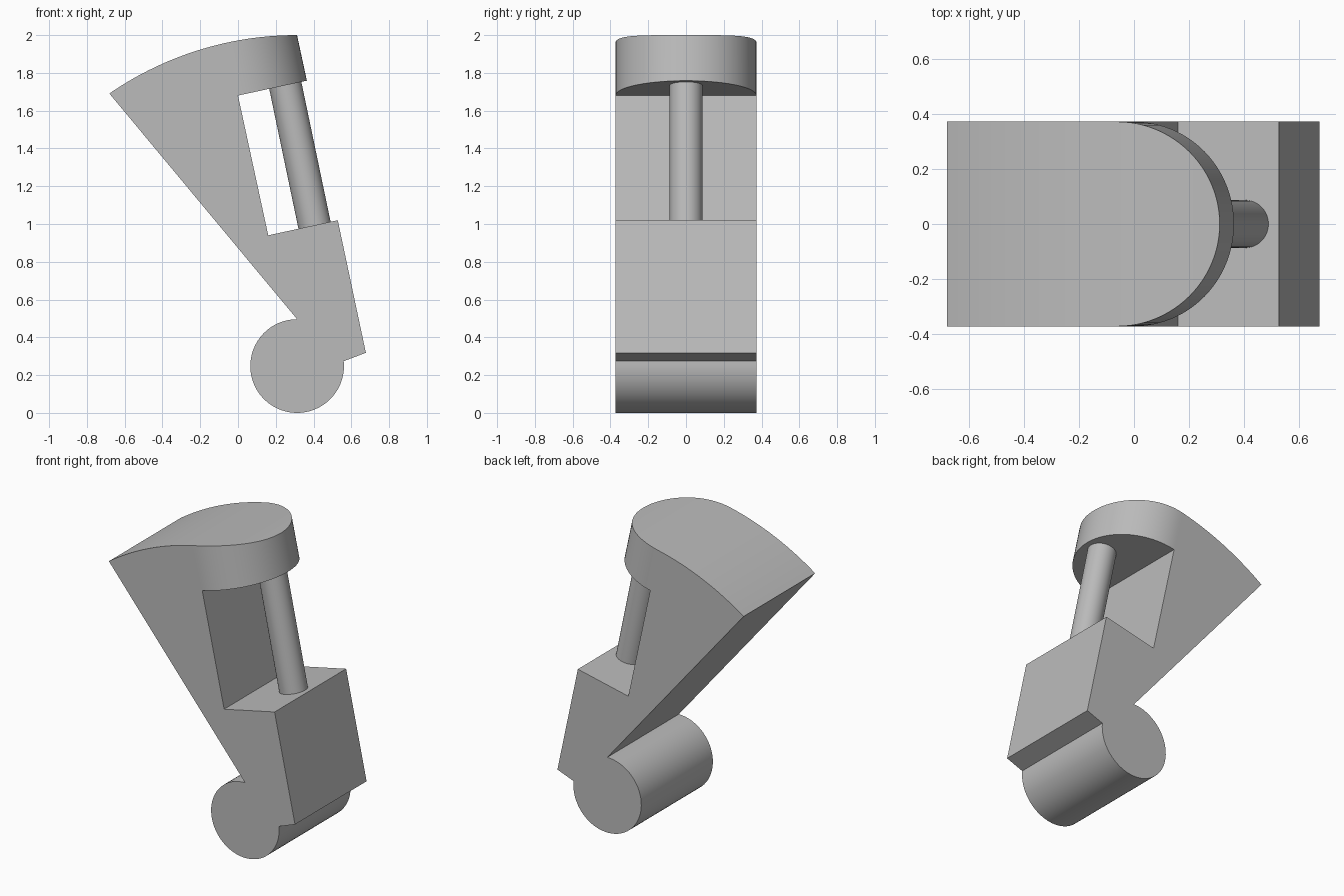
import bpy, bmesh
from math import sin, cos, pi, radians, sqrt
from mathutils import Vector

cube = bpy.data.objects.get("Cube")
if cube:
    bpy.data.objects.remove(cube, do_unlink=True)

grey = bpy.data.materials.new("plain grey")
grey.use_nodes = True
grey.diffuse_color = (0.5, 0.5, 0.5, 1)
grey.node_tree.nodes["Principled BSDF"].inputs["Base Color"].default_value = (0.5, 0.5, 0.5, 1)

HALF = 0.373                          # half depth, also the nose radius
HUB, HUB_R = Vector((0.313, 0.248)), 0.248
TOP_R = 1.752                         # crown arc, centred on the hub
CORNER = Vector((0.0, 1.68))          # inner top corner of the recess
UP = Vector((-0.211, 0.977)).normalized()
OUT = Vector((UP.y, -UP.x))


def finish(bm, name):
    bmesh.ops.remove_doubles(bm, verts=bm.verts, dist=1e-5)
    bmesh.ops.recalc_face_normals(bm, faces=bm.faces)
    mesh = bpy.data.meshes.new(name)
    bm.to_mesh(mesh)
    bm.free()
    mesh.materials.append(grey)
    obj = bpy.data.objects.new(name, mesh)
    bpy.context.collection.objects.link(obj)
    bpy.ops.object.select_all(action='DESELECT')
    obj.select_set(True)
    bpy.context.view_layer.objects.active = obj
    bpy.ops.object.shade_smooth_by_angle(angle=radians(30))
    return obj


def raise_to_crown(p):
    d = p - HUB
    k = -d.dot(UP) + sqrt(d.dot(UP) ** 2 - d.length_squared + TOP_R ** 2)
    return p + UP * k


# Side outline: hub arc, block, recess, then the crown arc
N = 24
body = []
for i in range(49):
    a = radians(90 + i * (276 / 48))
    body.append(HUB + Vector((cos(a), sin(a))) * HUB_R)
body += [Vector(p) for p in ((0.677, 0.318), (0.528, 1.02), (0.16, 0.94))]
body.append(CORNER)
crown_start = raise_to_crown(CORNER)
for i in range(N + 1):
    x = crown_start.x + (-0.681 - crown_start.x) * i / N
    body.append(Vector((x, HUB.y + sqrt(TOP_R ** 2 - (x - HUB.x) ** 2))))

# Frame body with a half-round nose at the top, in one closed mesh
bm = bmesh.new()


def pair(p, half):
    return [bm.verts.new((p.x, s * half, p.y)) for s in (-1, 1)]


rows = [pair(p, HALF) for p in body]
corner_i = 52
for i, a in enumerate(rows):
    if i != corner_i:
        b = rows[(i + 1) % len(rows)]
        bm.faces.new((a[0], b[0], b[1], a[1]))
for s in (0, 1):
    bm.faces.new([r[s] for r in rows])

low, high = rows[corner_i], rows[corner_i + 1]
for i in range(1, N + 1):
    t = i / N * pi / 2
    p = CORNER + OUT * HALF * sin(t)
    half = HALF * cos(t)
    low2, high2 = pair(p, half), pair(raise_to_crown(p), half)
    bm.faces.new((low[0], low2[0], low2[1], low[1]))
    bm.faces.new((high[0], high2[0], high2[1], high[1]))
    for s in (0, 1):
        bm.faces.new((low[s], low2[s], high2[s], high[s]))
    low, high = low2, high2
bmesh.ops.dissolve_degenerate(bm, dist=1e-6, edges=bm.edges)
finish(bm, "frame_body")

# Round rod across the recess
bottom, top = Vector((0.409, 0.975)), Vector((0.247, 1.75))
axis = Vector((top.x - bottom.x, 0, top.y - bottom.y))
bm = bmesh.new()
bmesh.ops.create_cone(bm, cap_ends=True, segments=48, radius1=0.087, radius2=0.087,
                      depth=axis.length)
rod = finish(bm, "rod")
rod.rotation_mode = 'QUATERNION'
rod.rotation_quaternion = Vector((0, 0, 1)).rotation_difference(axis)
mid = (bottom + top) / 2
rod.location = (mid.x, 0, mid.y)
